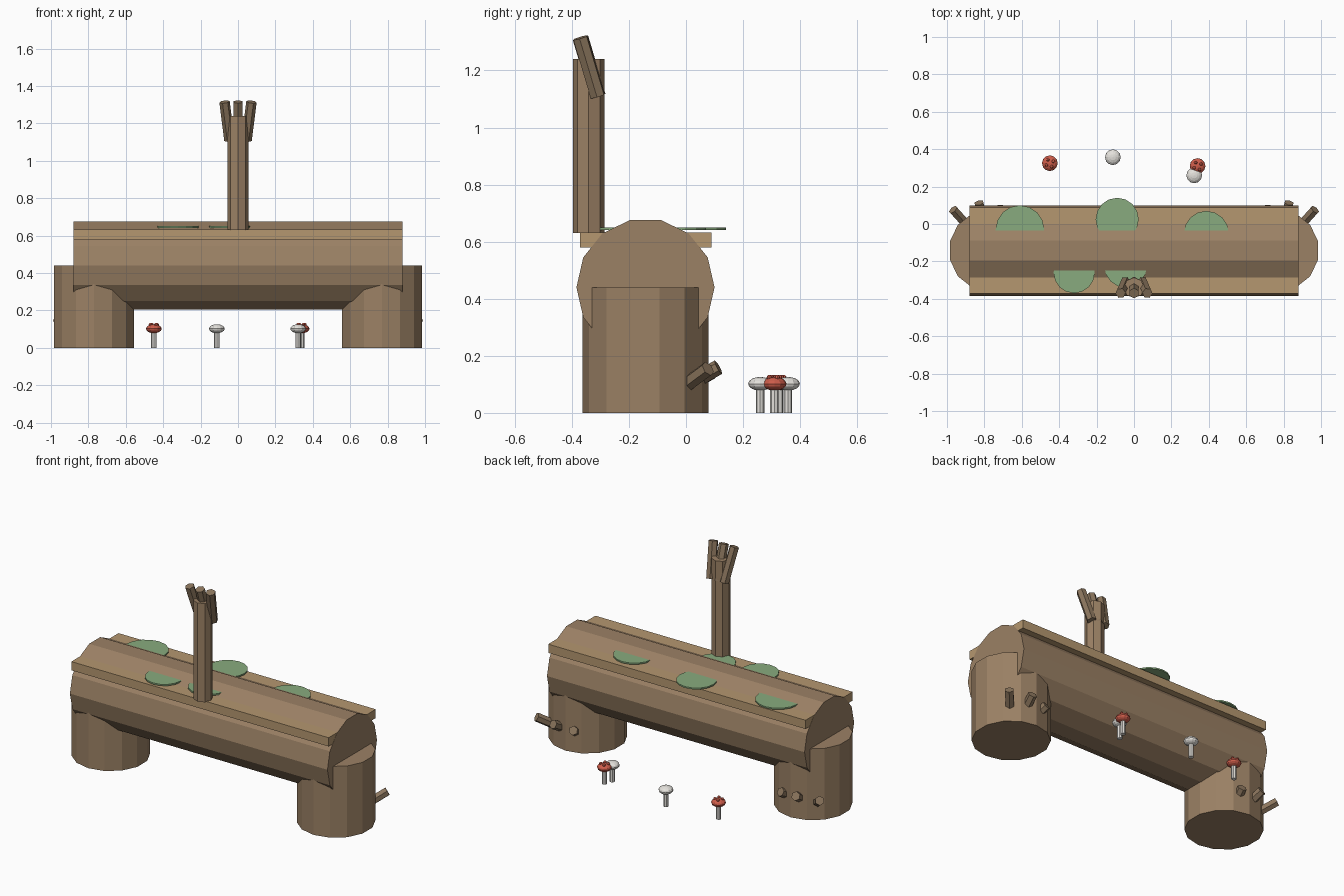
import bpy
from math import cos, sin, pi, radians
from mathutils import Vector

if "Cube" in bpy.data.objects:
    bpy.data.objects.remove(bpy.data.objects["Cube"])


def material(name, rgb):
    m = bpy.data.materials.new(name)
    m.diffuse_color = (*rgb, 1)
    m.use_nodes = True
    m.node_tree.nodes["Principled BSDF"].inputs["Base Color"].default_value = m.diffuse_color
    return m


BARK = material("bark", (0.33, 0.22, 0.13))
PLANK = material("plank_wood", (0.46, 0.31, 0.16))
TWIG = material("twig_bark", (0.26, 0.18, 0.11))
MOSS = material("moss", (0.25, 0.41, 0.21))
RED = material("red_cap", (0.62, 0.11, 0.07))
WHITE = material("pale_cap", (0.78, 0.76, 0.72))


def finish(name, mat):
    o = bpy.context.object
    o.name = name
    o.data.materials.append(mat)
    return o


def rod(name, a, b, r, sides, mat):
    """Flat-sided cylinder between two points."""
    a, b = Vector(a), Vector(b)
    d = b - a
    bpy.ops.mesh.primitive_cylinder_add(vertices=sides, radius=r, depth=d.length, location=(a + b) / 2)
    o = finish(name, mat)
    if abs(d.x) > 1e-6 or abs(d.y) > 1e-6:
        o.rotation_euler = d.to_track_quat('Z', 'Y').to_euler()
    return o


def ball(name, loc, scale, mat, seg=12, rings=8):
    bpy.ops.mesh.primitive_uv_sphere_add(segments=seg, ring_count=rings, radius=1, location=loc)
    o = finish(name, mat)
    o.scale = scale
    return o


CY = -0.142

# main log, lying along x
bpy.ops.mesh.primitive_cylinder_add(vertices=14, radius=0.242, depth=1.76,
                                    location=(0, CY, 0.44), rotation=(0, pi / 2, 0))
finish("log_seat", BARK)

# flat plank slab showing on both sides of the log
bpy.ops.mesh.primitive_cube_add(size=1, location=(0, -0.141, 0.606))
finish("seat_plank", PLANK).scale = (1.758, 0.46, 0.054)

# stump legs with broken branch stubs at the back
for side, label in ((1, "right"), (-1, "left")):
    cx = 0.77 * side
    rod(f"{label}_stump", (cx, CY, 0), (cx, CY, 0.44), 0.22, 14, BARK)
    for i, (deg, reach, z) in enumerate(((48, 0.295, 0.155), (77, 0.262, 0.16), (105, 0.24, 0.145))):
        out = Vector((side * cos(radians(deg)), sin(radians(deg)), 0))
        tip = Vector((cx, CY, z)) + out * reach
        axis = (out + Vector((0, 0, 0.55))).normalized()
        rod(f"{label}_stub_{i + 1}", tip - axis * 0.11, tip, 0.027, 6, TWIG)

# upright branch with three twigs
rod("upright_branch", (0, -0.341, 0.63), (0, -0.341, 1.24), 0.055, 8, BARK)
for i in (-1, 0, 1):
    rod(f"twig_{i + 2}", (0.046 * i, -0.309, 1.11), (0.072 * i, -0.37, 1.315), 0.028, 6, TWIG)

# thin moss discs, half sunk in the log
for i, (x, y, r) in enumerate(((-0.61, -0.03, 0.13), (-0.09, 0.025, 0.115), (0.387, -0.05, 0.12),
                               (-0.32, -0.26, 0.11), (-0.045, -0.226, 0.114))):
    rod(f"moss_patch_{i + 1}", (x, y, 0.641), (x, y, 0.65), r, 16, MOSS)

# mushrooms, the red ones with spots
for i, (x, y, cap) in enumerate(((-0.45, 0.325, RED), (-0.113, 0.357, WHITE),
                                 (0.34, 0.31, RED), (0.322, 0.26, WHITE))):
    rod(f"mushroom_stem_{i + 1}", (x, y, 0), (x, y, 0.09), 0.015, 8, WHITE)
    ball(f"mushroom_cap_{i + 1}", (x, y, 0.102), (0.042, 0.042, 0.024), cap)
    if cap is RED:
        for k in range(4):
            a = k * pi / 2 + 0.5
            ball(f"cap_spot_{i + 1}_{k + 1}", (x + 0.021 * cos(a), y + 0.021 * sin(a), 0.124),
                 (0.009, 0.009, 0.009), RED, 8, 6)
